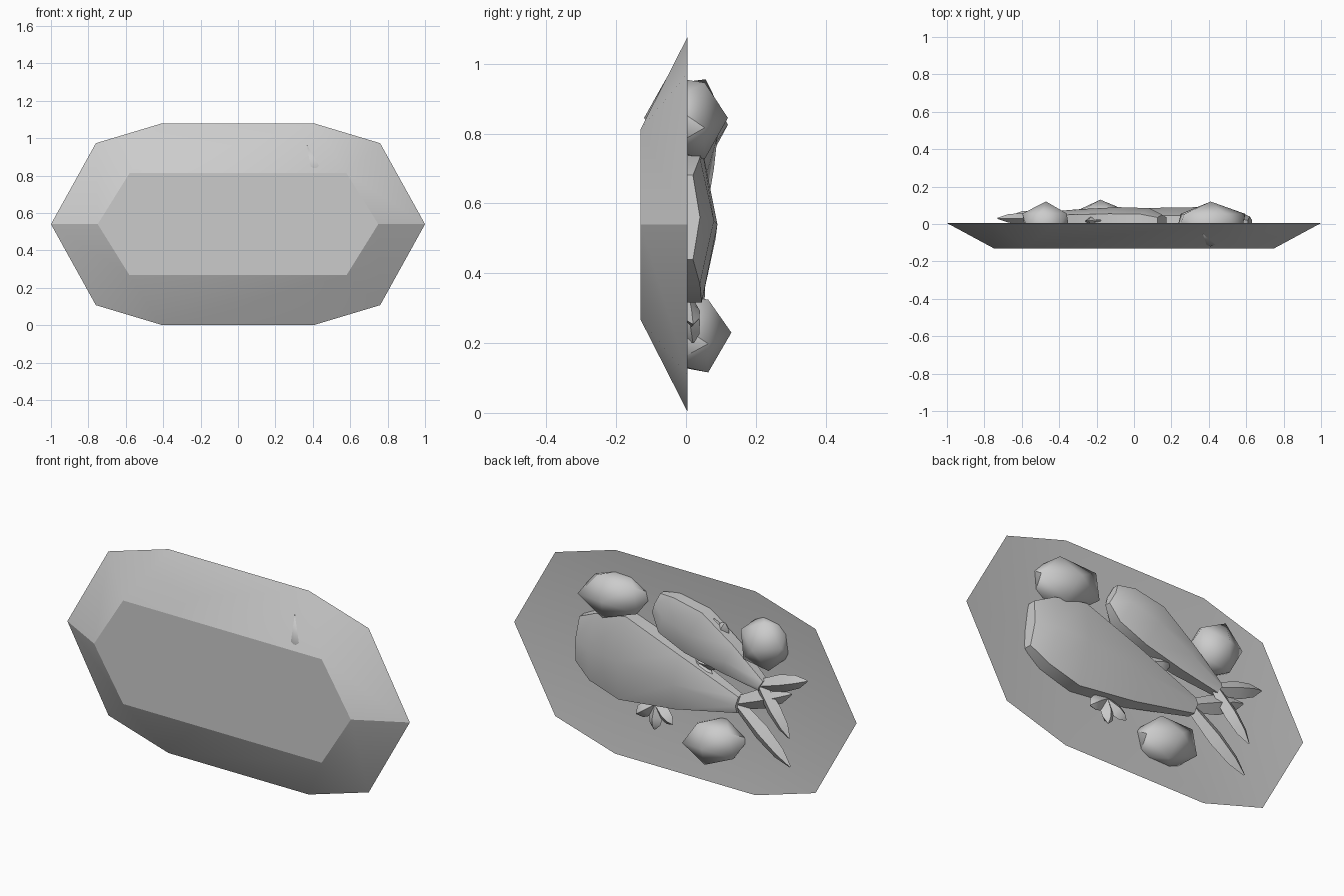
import bpy, bmesh, math
from mathutils import Vector

if "Cube" in bpy.data.objects:
    bpy.data.objects.remove(bpy.data.objects["Cube"], do_unlink=True)

grey = bpy.data.materials.new("plain grey")
grey.use_nodes = True
grey.diffuse_color = (0.6, 0.6, 0.6, 1)
grey.node_tree.nodes["Principled BSDF"].inputs["Base Color"].default_value = (0.6, 0.6, 0.6, 1)


def finish(name, bm, angle):
    bmesh.ops.recalc_face_normals(bm, faces=bm.faces)
    mesh = bpy.data.meshes.new(name)
    bm.to_mesh(mesh)
    bm.free()
    obj = bpy.data.objects.new(name, mesh)
    bpy.context.collection.objects.link(obj)
    mesh.materials.append(grey)
    bpy.ops.object.select_all(action='DESELECT')
    obj.select_set(True)
    bpy.context.view_layer.objects.active = obj
    bpy.ops.object.shade_smooth_by_angle(angle=math.radians(angle))
    return obj


def loft(name, path, sides, angle=50):
    """Skin rings along a path of (x, y, z, half width, half height)."""
    bm = bmesh.new()
    axis = Vector(path[-1][:3]) - Vector(path[0][:3])
    across = axis.cross(Vector((0, 1, 0))).normalized()
    rings = []
    for x, y, z, w, h in path:
        ring = []
        for i in range(sides):
            a = math.pi / 2 + math.tau * i / sides
            ring.append(bm.verts.new(Vector((x, y, z)) + across * w * math.cos(a)
                                     + Vector((0, h * math.sin(a), 0))))
        rings.append(ring)
    for a, b in zip(rings, rings[1:]):
        for i in range(sides):
            j = (i + 1) % sides
            bm.faces.new((a[i], a[j], b[j], b[i]))
    bm.faces.new(rings[0])
    bm.faces.new(rings[-1])
    return finish(name, bm, angle)


# Plate: ten-sided rim, six-sided base, shallow hollow facing the back
MID = 0.54
half_rim = [(1, 0), (0.76, 0.433), (0.41, 0.538)]
half_base = [(0.75, 0), (0.58, 0.273)]


def outline(bm, points, y):
    quarter = points + [(-x, z) for x, z in reversed(points)]
    loop = quarter + [(x, -z) for x, z in reversed(quarter[1:-1])]
    return [bm.verts.new((x, y, MID + z)) for x, z in loop]


bm = bmesh.new()
rim = outline(bm, half_rim, 0.005)
base = outline(bm, half_base, -0.13)
bm.faces.new(base)
# each rim corner is matched to its nearest base corner
near = [0, 1, 1, 2, 2, 3, 4, 4, 5, 5]
for i in range(10):
    j = (i + 1) % 10
    a, b = base[near[i]], base[near[j]]
    bm.faces.new((rim[i], rim[j], a) if a is b else (rim[i], rim[j], b, a))
ends = [bm.verts.new((x, -0.045, MID)) for x in (0.45, -0.45)]
side = [0, 0, 0, 1, 1, 1, 1, 1, 0, 0]
for i in range(10):
    j = (i + 1) % 10
    a, b = ends[side[i]], ends[side[j]]
    bm.faces.new((rim[i], rim[j], a) if a is b else (rim[i], rim[j], b, a))
finish("plate", bm, 24)

# Fish bodies, thick at the head and narrow at the tail
loft("large_fish_body", [
    (0.62, 0.0, 0.56, 0.14, 0.04),
    (0.52, 0.0, 0.55, 0.21, 0.08),
    (0.34, 0.0, 0.54, 0.26, 0.09),
    (0.02, 0.01, 0.50, 0.17, 0.075),
    (-0.33, 0.02, 0.47, 0.05, 0.04)], 6)
loft("small_fish_body", [
    (0.15, 0.02, 0.88, 0.07, 0.03),
    (0.08, 0.02, 0.84, 0.13, 0.065),
    (-0.08, 0.02, 0.79, 0.15, 0.07),
    (-0.28, 0.02, 0.70, 0.10, 0.06),
    (-0.47, 0.03, 0.61, 0.035, 0.035)], 6)


# Forked tails: two flat blades from each tail joint
def blade(name, start, tip, width):
    s, t = Vector(start), Vector(tip)
    path = [(*s.lerp(t, f), width * k, 0.03 * k)
            for f, k in ((0, 0.6), (0.5, 1), (0.8, 0.75), (1, 0.1))]
    loft(name, path, 4, 30)


blade("large_fish_tail_lower", (-0.29, 0.02, 0.49), (-0.63, 0.03, 0.22), 0.05)
blade("large_fish_tail_upper", (-0.29, 0.02, 0.46), (-0.63, 0.02, 0.60), 0.05)
blade("small_fish_tail_lower", (-0.44, 0.03, 0.63), (-0.64, 0.05, 0.38), 0.045)
blade("small_fish_tail_upper", (-0.44, 0.03, 0.60), (-0.73, 0.03, 0.70), 0.045)


# Faceted round garnishes
def lump(name, centre, size, turn):
    bm = bmesh.new()
    bmesh.ops.create_icosphere(bm, subdivisions=1, radius=1)
    for v in bm.verts:
        x, y, z = v.co
        c, s = math.cos(turn), math.sin(turn)
        px, pz = x * size[0], y * size[2]
        v.co = Vector(centre) + Vector((px * c - pz * s, z * size[1], px * s + pz * c))
    finish(name, bm, 50)


lump("garnish_left", (0.41, 0.0, 0.845), (0.21, 0.12, 0.13), -0.15)
lump("garnish_right", (-0.47, 0.005, 0.825), (0.14, 0.115, 0.15), 0.5)
lump("garnish_bottom", (-0.18, 0.01, 0.23), (0.18, 0.12, 0.125), -0.2)


# Folded herb leaves: little fans of pointed blades
def herb(name, x, z, angles, length):
    for n, a in enumerate(angles):
        d = Vector((math.cos(math.radians(a)), 0, math.sin(math.radians(a))))
        p, q = Vector((x, 0.0, z)), Vector((x, 0.02, z)) + d * length
        blade(f"{name}_{n + 1}", p, q, 0.04)


herb("lower_herb", 0.17, 0.33, (215, 270, 325), 0.13)
herb("middle_herb", -0.08, 0.62, (170, 225, 280), 0.12)
herb("upper_herb", -0.2, 0.76, (80, 110), 0.12)
